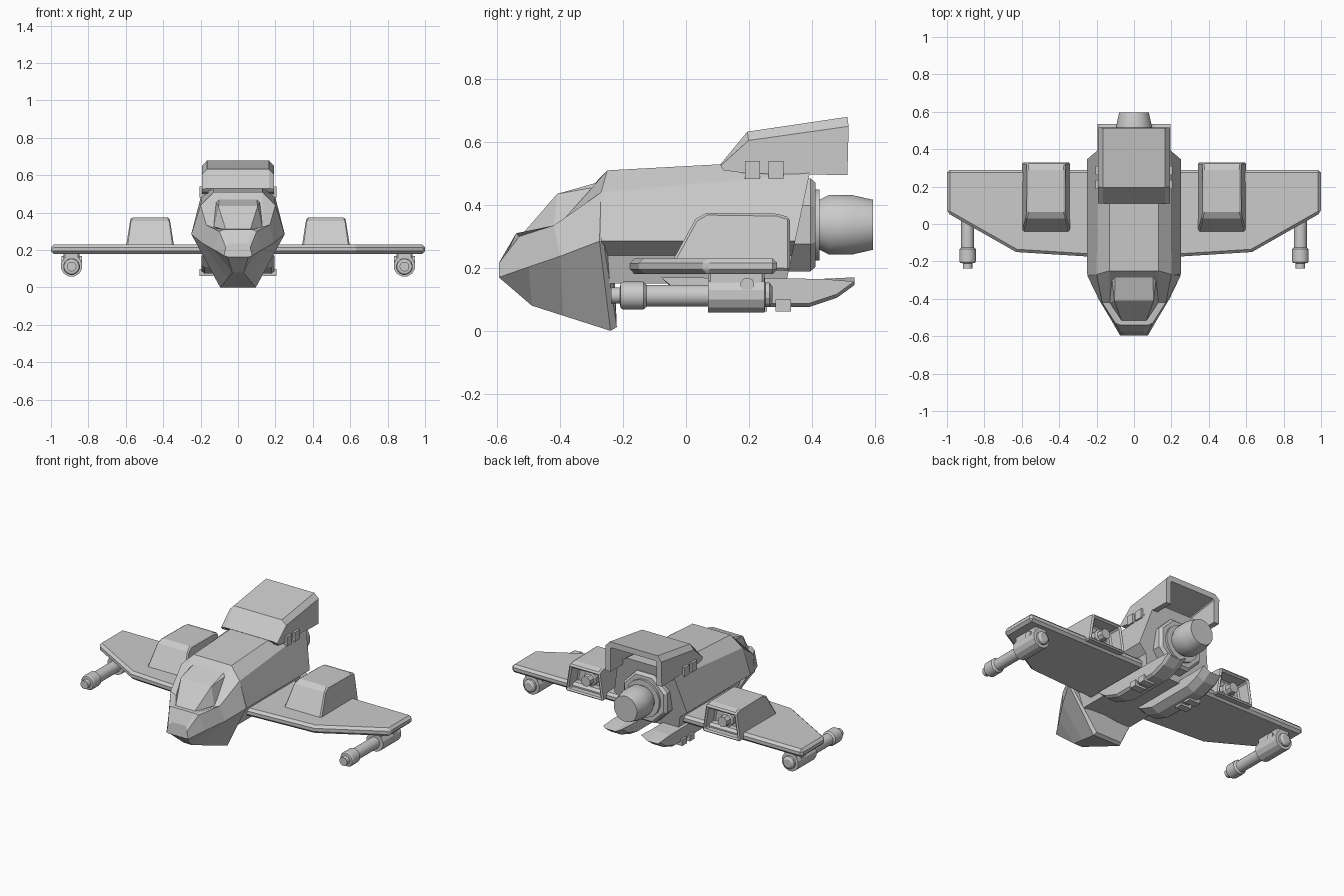
import bpy, bmesh
from math import sin, cos, pi

if "Cube" in bpy.data.objects:
    bpy.data.objects.remove(bpy.data.objects["Cube"])


def finish(name, bm, bevel=0.0):
    bmesh.ops.recalc_face_normals(bm, faces=bm.faces)
    mesh = bpy.data.meshes.new(name)
    bm.to_mesh(mesh)
    bm.free()
    ob = bpy.data.objects.new(name, mesh)
    bpy.context.collection.objects.link(ob)
    if bevel:
        m = ob.modifiers.new("Bevel", 'BEVEL')
        m.width, m.segments = bevel, 1
        m.limit_method, m.angle_limit = 'ANGLE', 0.6
    return ob


def loft(name, rings, bevel=0.0):
    """Skin closed rings of points and cap both ends."""
    bm = bmesh.new()
    vs = [[bm.verts.new(p) for p in r] for r in rings]
    n = len(rings[0])
    for a, b in zip(vs, vs[1:]):
        for i in range(n):
            j = (i + 1) % n
            bm.faces.new((a[i], a[j], b[j], b[i]))
    bm.faces.new(vs[0])
    bm.faces.new(vs[-1])
    return finish(name, bm, bevel)


def mirrored(half):
    return half + [(-x, y, z) for x, y, z in reversed(half)]


def hull(name, pts):
    bm = bmesh.new()
    for p in pts:
        bm.verts.new(p)
    bmesh.ops.convex_hull(bm, input=bm.verts)
    bmesh.ops.dissolve_limit(bm, angle_limit=0.03, verts=bm.verts, edges=bm.edges)
    return finish(name, bm)


def lathe(name, x, z, profile, sides, smooth=True):
    """Turn (y, radius) pairs around a line parallel to y."""
    turn = [(i + 0.5) * 2 * pi / sides for i in range(sides)]
    ob = loft(name, [[(x + r * cos(t), y, z + r * sin(t)) for t in turn] for y, r in profile])
    if smooth:
        bpy.ops.object.select_all(action='DESELECT')
        bpy.context.view_layer.objects.active = ob
        ob.select_set(True)
        bpy.ops.object.shade_smooth_by_angle(angle=0.5)
    return ob


def box(name, x0, x1, y0, y1, z0, z1, bevel=0.0):
    return loft(name, [[(x0, y, z0), (x1, y, z0), (x1, y, z1), (x0, y, z1)] for y in (y0, y1)], bevel)


# Nose and chin
loft("nose", [mirrored(r) for r in (
    [(.05, -.575, .235), (.065, -.595, .215), (.075, -.595, .17), (.055, -.585, .163)],
    [(.075, -.54, .31), (.10, -.53, .30), (.13, -.50, .203), (.03, -.49, .08)],
    [(.13, -.42, .318), (.17, -.42, .335), (.19, -.40, .237), (.055, -.39, .048)],
    [(.13, -.25, .51), (.20, -.27, .44), (.25, -.275, .285), (.095, -.24, 0)],
    [(.13, -.24, .51), (.20, -.25, .44), (.235, -.26, .27), (.09, -.22, .012)])])

# Main fuselage with slanted tail face
loft("fuselage", [mirrored(r) for r in (
    [(.13, -.25, .51), (.20, -.27, .44), (.25, -.27, .285), (.195, -.26, .24), (.17, -.25, .15)],
    [(.13, .40, .545), (.195, .393, .50), (.25, .347, .285), (.195, .337, .24), (.17, .318, .15)])])

# Cockpit glass
hull("canopy", [(s * x, y, z) for s in (-1, 1) for x, y, z in (
    (.065, -.52, .308), (.13, -.42, .325), (.12, -.27, .46),
    (.105, -.41, .435), (.10, -.28, .472), (.10, -.27, .40), (.10, -.42, .30))])

# Tail hood: inverted trough, open below and behind
def hood_ring(y, top, shoulder, low, t=.035):
    half = [(.165, y, top), (.193, y + .004, shoulder), (.193, y, low), (.193 - t, y, low),
            (.193 - t, y, shoulder - .012), (.152, y, top - t)]
    a = half[::-1][::-1]
    return a + [(-x, yy, z) for x, yy, z in reversed(a)]

loft("tail_hood", [
    mirrored([(.165, .11, .53), (.193, .11, .525), (.193, .12, .51), (.158, .12, .51),
              (.158, .12, .515), (.15, .12, .518)]),
    hood_ring(.195, .633, .605, .50),
    hood_ring(.513, .68, .65, .495)])

# Main engine
lathe("engine_collar", 0, .337, [(.30, .16), (.395, .16), (.412, .145)], 8, False)
lathe("engine_ring", 0, .337, [(.40, .115), (.425, .115)], 16)
lathe("main_nozzle", 0, .337, [(.40, .07), (.415, .075), (.455, .096), (.525, .096), (.595, .08)], 24)

for s, side in ((-1, "left"), (1, "right")):
    # Wing slab with chamfered rim
    outline = [(.15, .29), (1.0, .29), (1.0, .06), (.63, -.15), (.15, -.18)]
    loft(side + "_wing", [[(s * x, y, z) for x, y in outline] for z in (.18, .23)], .015)

    # Wing pod with a hollow back
    bm = bmesh.new()
    prof = [(-.05, .21, .13), (.03, .355, .11), (.065, .375, .10), (.29, .372, .10), (.33, .36, .105), (.33, .19, .13)]
    L, R = [[bm.verts.new((s * .47 + k * w, y, z)) for y, z, w in prof] for k in (-1, 1)]
    bm.faces.new(L)
    bm.faces.new(R)
    for i in range(6):
        j = (i + 1) % 6
        f = bm.faces.new((L[i], L[j], R[j], R[i]))
        if i == 4:
            back = f
    bmesh.ops.recalc_face_normals(bm, faces=bm.faces)
    bmesh.ops.inset_individual(bm, faces=[back], thickness=.025)
    ext = bmesh.ops.extrude_face_region(bm, geom=[back])
    bmesh.ops.translate(bm, vec=(0, -.09, 0), verts=[v for v in ext['geom'] if isinstance(v, bmesh.types.BMVert)])
    if back.is_valid:
        bm.faces.remove(back)
    finish(side + "_pod", bm, .008)
    lathe(side + "_pod_nozzle", s * .47, .275, [(.22, .045), (.27, .045), (.275, .032), (.315, .032)], 8, False)

    # Wing-tip gun
    gx, gz = s * .89, .115
    lathe(side + "_gun_body", gx, gz, [(.07, .058), (.25, .058), (.252, .04), (.265, .04), (.275, .025)], 12)
    box(side + "_gun_mount", gx - .042, gx + .042, .07, .25, .11, .19, .008)
    lathe(side + "_gun_barrel", gx, gz - .003, [
        (-.238, .026), (-.21, .026), (-.208, .04), (-.20, .045), (-.135, .045), (-.125, .035), (.08, .035)], 16)
    bolt = lathe(side + "_gun_bolt", 0, 0, [(-.055, .022), (.055, .022)], 12)
    bolt.rotation_euler = (0, 0, pi / 2)
    bolt.location = (gx, .195, .147)

    # Belly fin
    fin = [(-.08, .17), (.43, .165), (.535, .145), (.48, .105), (.39, .075), (.08, .075), (-.02, .11)]
    loft(side + "_belly_fin", [[(s * x, y, z + d * (z < .16)) for y, z in fin]
                               for x, d in ((.065, .025), (.11, 0), (.18, 0), (.195, .012))])

    # Small clips on hood and belly fins
    for k, y in enumerate((.187, .262)):
        box(f"{side}_hood_clip_{k}", s * .17, s * .207, y, y + .048, .482, .54)
    for k, y in enumerate((.21, .285)):
        box(f"{side}_fin_clip_{k}", s * .13, s * .207, y, y + .048, .062, .10)
